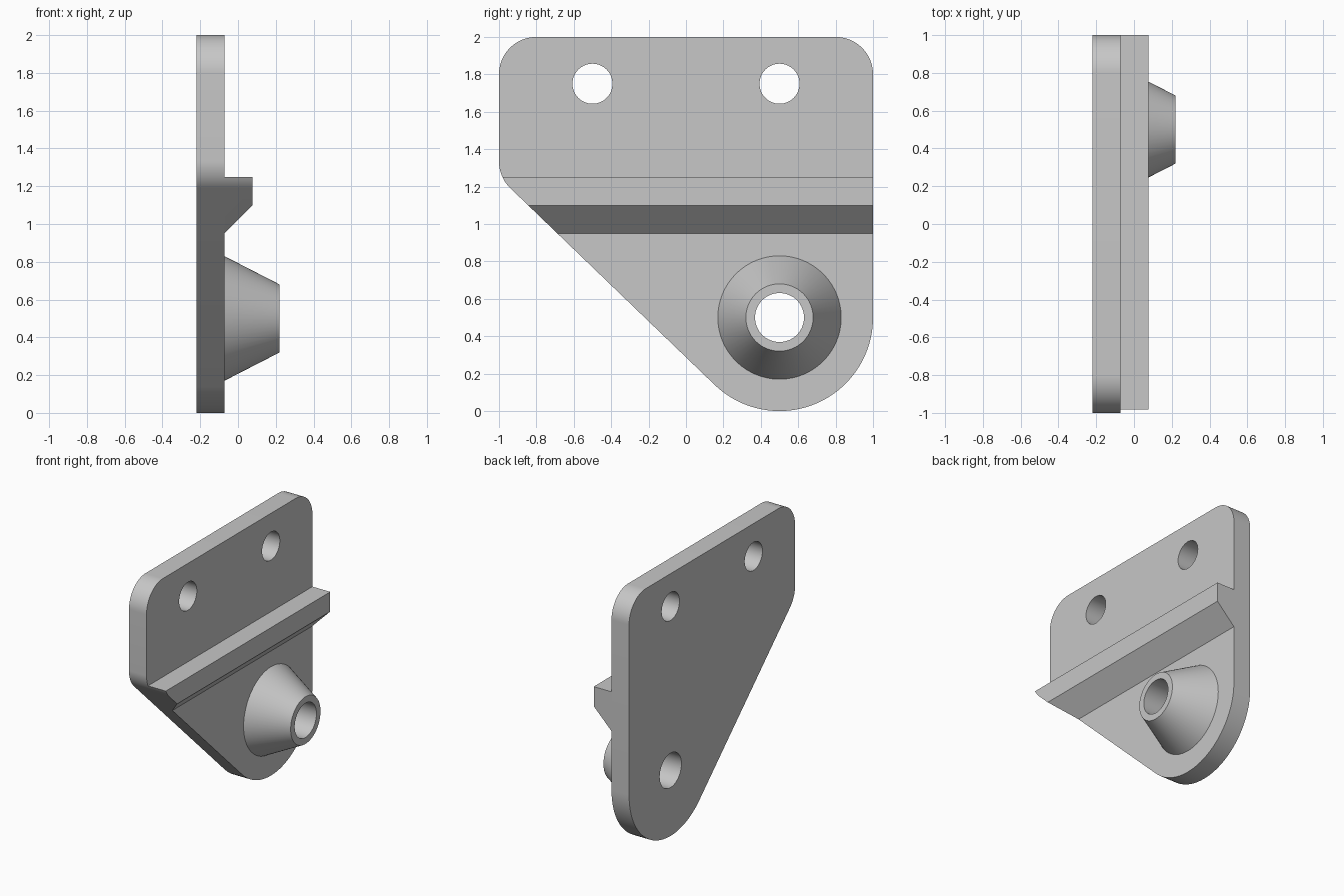
import bpy, bmesh
from math import radians, cos, sin, tan, acos, atan2, degrees, hypot, tau
from mathutils import Matrix, Vector

if "Cube" in bpy.data.objects:
    bpy.data.objects.remove(bpy.data.objects["Cube"], do_unlink=True)

# Main dimensions
BACK, FACE, RIB_FRONT, BOSS_FRONT = -0.22, -0.072, 0.078, 0.22
CORNER, LOBE = 0.2, 0.5
BORE_Y, BORE_Z, BORE_R = 0.5, 0.5, 0.131
HOLE_Z, HOLE_R = 1.75, 0.107

grey = bpy.data.materials.new("plain grey")
grey.use_nodes = True
grey.diffuse_color = (0.57, 0.57, 0.57, 1)
grey.node_tree.nodes["Principled BSDF"].inputs["Base Color"].default_value = grey.diffuse_color


def finish(bm, name):
    bmesh.ops.remove_doubles(bm, verts=bm.verts, dist=1e-5)
    bmesh.ops.recalc_face_normals(bm, faces=bm.faces)
    mesh = bpy.data.meshes.new(name)
    bm.to_mesh(mesh)
    bm.free()
    mesh.materials.append(grey)
    obj = bpy.data.objects.new(name, mesh)
    bpy.context.collection.objects.link(obj)
    return obj


def prism(name, points, direction):
    """Extrude a closed outline along a direction."""
    bm = bmesh.new()
    face = bm.faces.new([bm.verts.new(p) for p in points])
    new = bmesh.ops.extrude_face_region(bm, geom=[face])["geom"]
    bmesh.ops.translate(bm, vec=direction,
                        verts=[v for v in new if isinstance(v, bmesh.types.BMVert)])
    return finish(bm, name)


def arc(y, z, r, start, end, steps=20):
    angles = [radians(start + (end - start) * i / steps) for i in range(steps + 1)]
    return [(y + r * cos(a), z + r * sin(a)) for a in angles]


def select(obj):
    bpy.ops.object.select_all(action='DESELECT')
    obj.select_set(True)
    bpy.context.view_layer.objects.active = obj


def boolean(obj, tool, operation):
    """Apply a boolean and discard the tool."""
    mod = obj.modifiers.new("cut", 'BOOLEAN')
    mod.operation, mod.solver, mod.object = operation, 'EXACT', tool
    select(obj)
    bpy.ops.object.modifier_apply(modifier=mod.name)
    bpy.data.objects.remove(tool, do_unlink=True)


# Outline: three rounded corners and a lobe joined by a tangent diagonal
dy, dz = -1 - BORE_Y, 1.25 - BORE_Z
slant = degrees(atan2(dz, dy) + acos(LOBE / hypot(dy, dz)))
low_z = 1.25 + CORNER * tan(radians(slant - 180) / 2)
edge = 1 - CORNER
outline = (arc(edge, 2 - CORNER, CORNER, 0, 90)
           + arc(-edge, 2 - CORNER, CORNER, 90, 180)
           + arc(-edge, low_z, CORNER, 180, slant)
           + arc(BORE_Y, BORE_Z, LOBE, slant, 360, 40))


def outline_prism(name, x0, x1):
    return prism(name, [(x0, y, z) for y, z in outline], (x1 - x0, 0, 0))


# Plate with two mounting holes and the main bore
plate = outline_prism("mounting_plate", BACK, FACE)
for y, z, r in ((-0.5, HOLE_Z, HOLE_R), (0.5, HOLE_Z, HOLE_R), (BORE_Y, BORE_Z, BORE_R)):
    circle = arc(y, z, r, 0, 360, 64)[:-1]
    cutter = prism("hole_cutter", [(-0.5, cy, cz) for cy, cz in circle], (1, 0, 0))
    boolean(plate, cutter, 'DIFFERENCE')

# Chamfered rib trimmed to the plate outline
rib_profile = [(FACE, 1.25), (RIB_FRONT, 1.25), (RIB_FRONT, 1.1), (FACE, 0.95)]
rib = prism("cross_rib", [(x, -1.2, z) for x, z in rib_profile], (0, 2.4, 0))
boolean(rib, outline_prism("rib_trimmer", BACK, 0.3), 'INTERSECT')

# Hollow conical boss, lathed around the bore axis
bm = bmesh.new()
profile = [(FACE, BORE_R), (FACE, 0.33), (BOSS_FRONT, 0.18), (BOSS_FRONT, BORE_R)]
ring = [bm.verts.new((x, BORE_Y + r, BORE_Z)) for x, r in profile]
edges = [bm.edges.new((ring[i], ring[(i + 1) % 4])) for i in range(4)]
bmesh.ops.spin(bm, geom=ring + edges, cent=(0, BORE_Y, BORE_Z), axis=(1, 0, 0),
               angle=tau, steps=64, use_merge=True)
boss = finish(bm, "conical_boss")

for part in (plate, rib, boss):
    select(part)
    bpy.ops.object.shade_smooth_by_angle(angle=radians(25))
